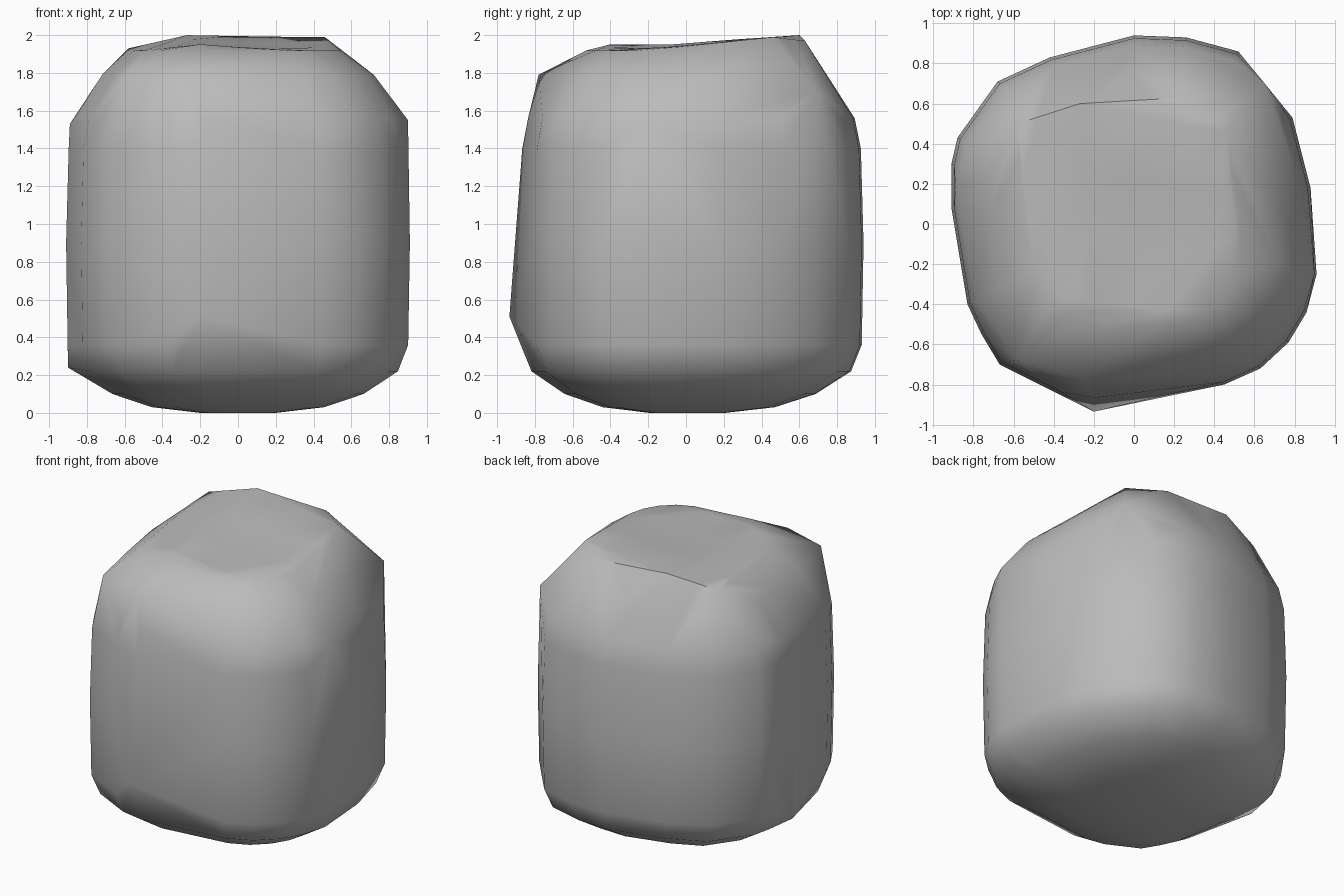
import bpy, bmesh, math

cube = bpy.data.objects.get("Cube")
if cube:
    bpy.data.objects.remove(cube, do_unlink=True)

# Plain grey stone
stone = bpy.data.materials.new("grey_stone")
stone.use_nodes = True
grey = (0.5, 0.5, 0.5, 1)
stone.diffuse_color = grey
bsdf = next(n for n in stone.node_tree.nodes if n.type == "BSDF_PRINCIPLED")
bsdf.inputs["Base Color"].default_value = grey
bsdf.inputs["Roughness"].default_value = 0.9

# Plan outline of the boulder's upright body
outline = [(0, .94), (.26, .93), (.52, .86), (.66, .69), (.79, .53), (.88, .18),
           (.91, -.25), (.86, -.44), (.77, -.59), (.63, -.72), (.45, -.8),
           (-.2, -.88), (-.37, -.85), (-.67, -.7), (-.76, -.55), (-.83, -.4),
           (-.91, .08), (-.91, .3), (-.88, .43), (-.68, .71), (-.42, .83)]

# Height and outline scale of each level, from the underside to the crown
levels = [(0, .22), (.03, .5), (.1, .73), (.22, .93), (.36, .99),
          (.9, 1), (1.4, .985), (1.56, .95), (1.79, .79), (1.92, .6)]

# Corners that break the even shape: ridge, shoulders, front bulge
corners = [(-.58, .5, 1.93), (-.27, .6, 2), (.25, .63, 1.97), (.46, .46, 1.99),
           (.66, .69, 1.7), (.9, -.25, 1.55), (-.58, -.68, 1.79),
           (-.25, -.78, 1.79), (-.2, -.4, 1.955), (-.2, -.935, .51),
           (-.89, .18, 1.53), (-.9, .1, .24)]

# Shrink-wrap the levels and corners into one solid
bm = bmesh.new()
for z, scale in levels:
    for x, y in outline:
        bm.verts.new((x * scale, y * scale, z))
for point in corners:
    bm.verts.new(point)
bmesh.ops.convex_hull(bm, input=bm.verts[:])
bmesh.ops.delete(bm, geom=[v for v in bm.verts if not v.link_faces], context="VERTS")

# Wear a shallow hollow into the crown
crown = [e for e in bm.edges if all(v.co.z > 1.85 for v in e.verts)]
bmesh.ops.subdivide_edges(bm, edges=crown, cuts=2, use_grid_fill=True)
bmesh.ops.triangulate(bm, faces=bm.faces[:])
for v in bm.verts:
    if v.co.z > 1.9:
        reach = math.hypot(v.co.x - .05, v.co.y) / .3
        v.co.z -= .045 * math.exp(-reach * reach)
bmesh.ops.recalc_face_normals(bm, faces=bm.faces[:])

mesh = bpy.data.meshes.new("boulder")
bm.to_mesh(mesh)
bm.free()
mesh.materials.append(stone)
boulder = bpy.data.objects.new("boulder", mesh)
bpy.context.collection.objects.link(boulder)

# Soft surface with only the sharpest ridges kept crisp
bpy.ops.object.select_all(action="DESELECT")
boulder.select_set(True)
bpy.context.view_layer.objects.active = boulder
bpy.ops.object.shade_smooth_by_angle(angle=math.radians(40))
